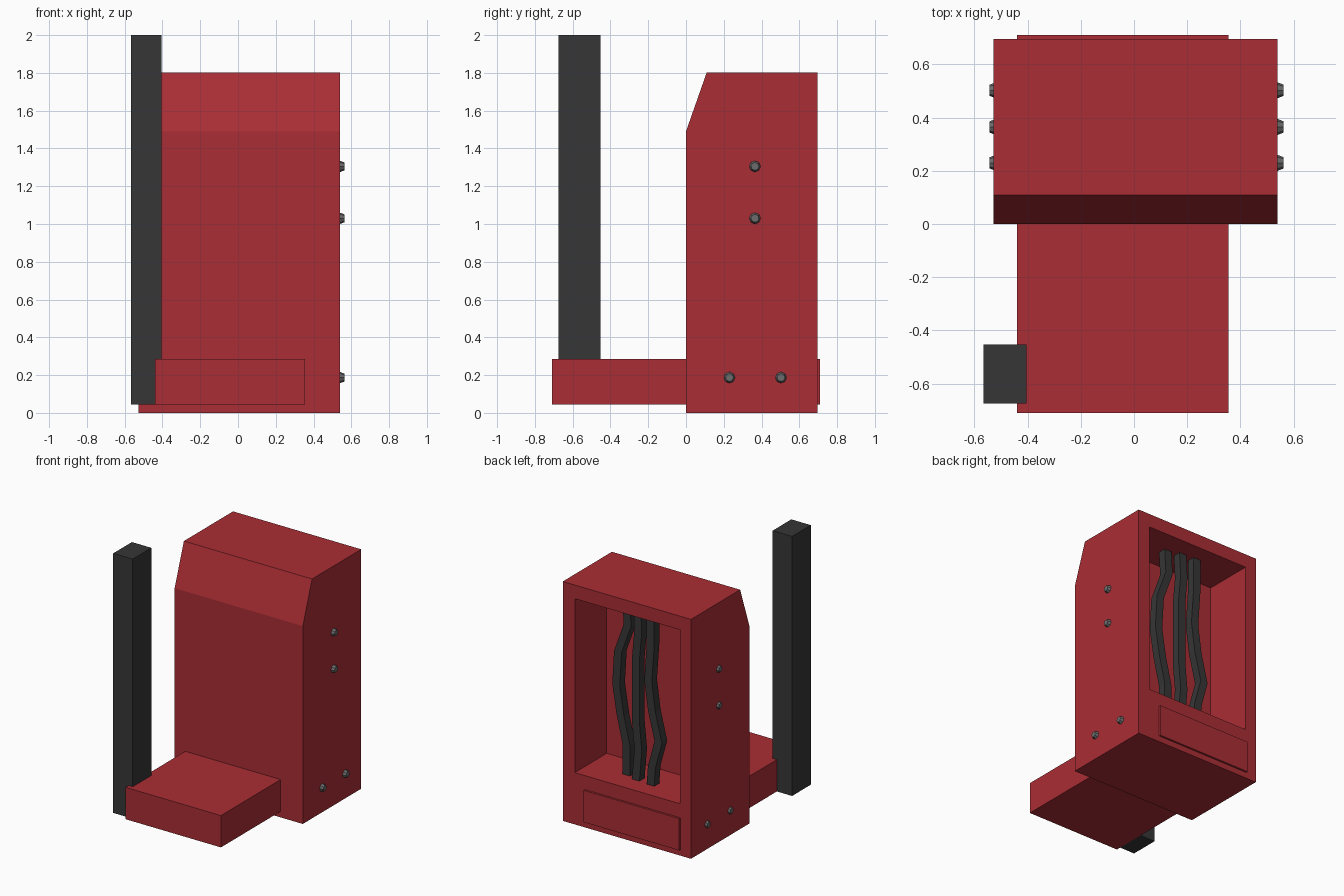
import bpy, bmesh
from math import pi
from mathutils import Matrix

if "Cube" in bpy.data.objects:
    bpy.data.objects.remove(bpy.data.objects["Cube"])


def material(name, color):
    m = bpy.data.materials.new(name)
    m.diffuse_color = (*color, 1)
    m.use_nodes = True
    m.node_tree.nodes["Principled BSDF"].inputs["Base Color"].default_value = m.diffuse_color
    return m


RED = material("red_paint", (0.40, 0.027, 0.035))
DARK = material("dark_rubber", (0.037, 0.037, 0.037))
METAL = material("bolt_metal", (0.15, 0.15, 0.15))


def make(name, bm, mat):
    bmesh.ops.recalc_face_normals(bm, faces=bm.faces)
    me = bpy.data.meshes.new(name)
    bm.to_mesh(me)
    bm.free()
    me.materials.append(mat)
    ob = bpy.data.objects.new(name, me)
    bpy.context.collection.objects.link(ob)
    return ob


def loft(name, rings, mat):
    """Skin a list of equal-length point rings and cap both ends."""
    bm = bmesh.new()
    vs = [[bm.verts.new(p) for p in ring] for ring in rings]
    n = len(vs[0])
    for a, b in zip(vs, vs[1:]):
        for i in range(n):
            j = (i + 1) % n
            bm.faces.new((a[i], a[j], b[j], b[i]))
    bm.faces.new(vs[0])
    bm.faces.new(vs[-1])
    return make(name, bm, mat)


def square(x, y, z, w, d):
    return [(x + sx * w / 2, y + sy * d / 2, z)
            for sx, sy in ((-1, -1), (1, -1), (1, 1), (-1, 1))]


def box(name, x, y, z, mat):
    cx, cy, w, d = sum(x) / 2, sum(y) / 2, x[1] - x[0], y[1] - y[0]
    return loft(name, [square(cx, cy, h, w, d) for h in z], mat)


# Housing: side profile with sloped front top, hollowed from the back
profile = [(0, 0), (0.695, 0), (0.695, 1.803), (0.11, 1.803), (0, 1.49)]
housing = loft("housing", [[(x, y, z) for y, z in profile] for x in (-0.528, 0.54)], RED)
cutter = box("recess_cutter", (-0.435, 0.44), (0.315, 0.9), (0.39, 1.70), RED)
cutter.hide_render = True
mod = housing.modifiers.new("recess", 'BOOLEAN')
mod.operation, mod.solver, mod.object = 'DIFFERENCE', 'EXACT', cutter
bpy.context.view_layer.objects.active = housing
bpy.ops.object.modifier_apply(modifier="recess")
bpy.data.objects.remove(cutter)

# Base block through the housing, and upright post beside it
box("base_block", (-0.44, 0.355), (-0.71, 0.71), (0.045, 0.285), RED)
box("upright_post", (-0.567, -0.405), (-0.675, -0.453), (0.045, 2.0), DARK)

# Wavy cables in the recess: (z, x) paths at a constant depth
cables = [
    [(0.39, 0.13), (0.62, 0.13), (0.83, 0.18), (1.05, 0.215), (1.30, 0.20), (1.52, 0.12), (1.70, 0.13)],
    [(0.39, 0.03), (0.62, 0.01), (0.83, 0.03), (1.05, 0.03), (1.30, 0.03), (1.52, 0.01), (1.70, 0.02)],
    [(0.39, -0.10), (0.53, -0.11), (0.73, -0.165), (0.95, -0.11), (1.17, -0.08), (1.45, -0.10), (1.70, -0.10)],
]
for i, (path, y) in enumerate(zip(cables, (0.495, 0.525, 0.535))):
    loft(f"cable_{i + 1}", [square(x, y, z, 0.062, 0.062) for z, x in path], DARK)

# Tapered bolt heads, mirrored on both sides
for i, (y, z) in enumerate([(0.365, 1.305), (0.365, 1.03), (0.23, 0.187), (0.503, 0.187)]):
    for side, s in (("right", 1), ("left", -1)):
        bm = bmesh.new()
        bmesh.ops.create_cone(bm, cap_ends=True, segments=8, radius1=0.032, radius2=0.021, depth=0.028,
                              matrix=Matrix.Translation((0.01 + s * 0.539, y, z))
                              @ Matrix.Rotation(s * pi / 2, 4, 'Y'))
        make(f"bolt_{side}_{i + 1}", bm, METAL)
